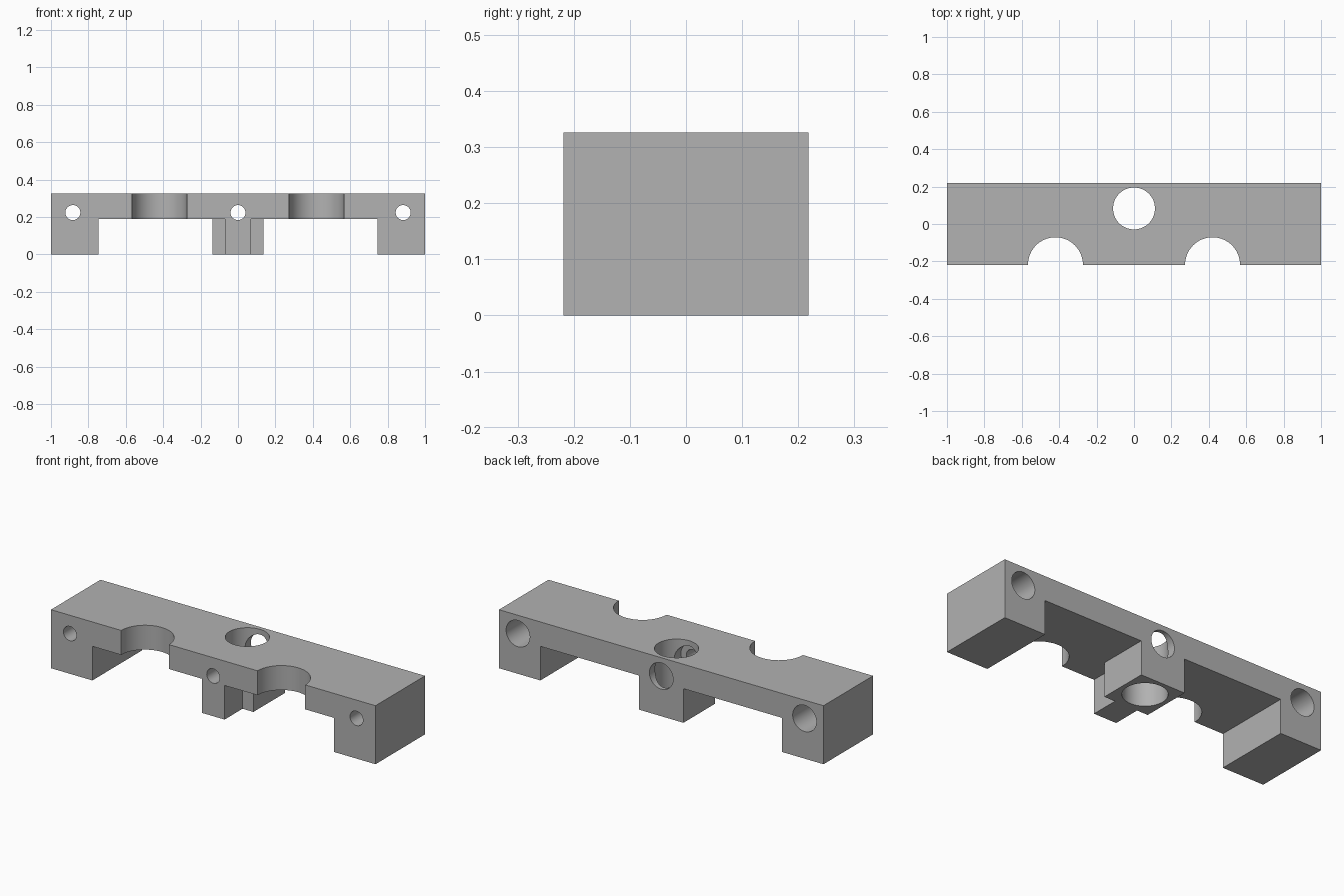
import bpy
import bmesh
from math import radians
from mathutils import Matrix, Vector

if "Cube" in bpy.data.objects:
    bpy.data.objects.remove(bpy.data.objects["Cube"], do_unlink=True)

HALF_Y, TOP, UNDER = 0.218, 0.326, 0.19
STEP_Y = -0.06     # front of the wide centre boss, floor of the counterbores
BOLT_Z = 0.224

grey = bpy.data.materials.new("light_grey")
grey.use_nodes = True
colour = (0.445, 0.445, 0.445, 1)
grey.diffuse_color = colour
grey.node_tree.nodes["Principled BSDF"].inputs["Base Color"].default_value = colour


def prism(name, outline, axis, start, end):
    """Extrude a closed (x, v) outline along y or z from start to end."""
    def place(x, v, d):
        return (x, d, v) if axis == "y" else (x, v, d)
    bm = bmesh.new()
    face = bm.faces.new([bm.verts.new(place(x, v, start)) for x, v in outline])
    ext = bmesh.ops.extrude_face_region(bm, geom=[face])
    verts = [g for g in ext["geom"] if isinstance(g, bmesh.types.BMVert)]
    bmesh.ops.translate(bm, verts=verts, vec=Vector(place(0, 0, end - start)))
    bmesh.ops.recalc_face_normals(bm, faces=bm.faces)
    mesh = bpy.data.meshes.new(name)
    bm.to_mesh(mesh)
    bm.free()
    mesh.materials.append(grey)
    obj = bpy.data.objects.new(name, mesh)
    bpy.context.collection.objects.link(obj)
    return obj


def cylinder(name, radius, start, end):
    """Closed cylinder between two points."""
    start, end = Vector(start), Vector(end)
    axis = end - start
    turn = axis.to_track_quat("Z", "Y").to_matrix().to_4x4()
    bm = bmesh.new()
    bmesh.ops.create_cone(bm, cap_ends=True, segments=64, radius1=radius,
                          radius2=radius, depth=axis.length,
                          matrix=Matrix.Translation((start + end) / 2) @ turn)
    mesh = bpy.data.meshes.new(name)
    bm.to_mesh(mesh)
    bm.free()
    mesh.materials.append(grey)
    obj = bpy.data.objects.new(name, mesh)
    bpy.context.collection.objects.link(obj)
    return obj


def combine(target, tool, operation):
    """Apply a boolean and discard the tool."""
    mod = target.modifiers.new(operation, "BOOLEAN")
    mod.operation, mod.object, mod.solver = operation, tool, "EXACT"
    bpy.ops.object.select_all(action="DESELECT")
    target.select_set(True)
    bpy.context.view_layer.objects.active = target
    bpy.ops.object.modifier_apply(modifier=mod.name)
    bpy.data.objects.remove(tool, do_unlink=True)


# Bridge: top bar with an end foot on each side and a wide centre boss
foot, boss, rib = 0.745, 0.137, 0.07
half = [(boss, UNDER), (foot, UNDER), (foot, 0), (1, 0), (1, TOP)]
front_half = half[1:]
outline = front_half + [(-x, z) for x, z in reversed(front_half)]
bracket = prism("mounting_bracket", outline, "y", -HALF_Y, HALF_Y)

# Centre boss with a narrower rib reaching the front, as one stepped plan
side = [(rib, -HALF_Y), (rib, STEP_Y), (boss, STEP_Y), (boss, HALF_Y)]
plan = side + [(-x, y) for x, y in reversed(side)]
combine(bracket, prism("centre_boss", plan, "z", 0, UNDER + 0.05), "UNION")

# Half-round notches in the front edge
for x in (-0.42, 0.42):
    combine(bracket, cylinder("notch", 0.147, (x, -HALF_Y, 0.1), (x, -HALF_Y, 0.5)),
            "DIFFERENCE")

# Vertical bore through the boss
combine(bracket, cylinder("bore", 0.112, (0, 0.083, -0.1), (0, 0.083, 0.5)),
        "DIFFERENCE")

# Bolt holes, counterbored from the back
for x in (-0.883, 0, 0.883):
    combine(bracket, cylinder("bolt_hole", 0.04, (x, -0.3, BOLT_Z), (x, 0.3, BOLT_Z)),
            "DIFFERENCE")
    combine(bracket, cylinder("counterbore", 0.073, (x, STEP_Y, BOLT_Z),
                              (x, 0.3, BOLT_Z)), "DIFFERENCE")

# Smooth the bores while keeping the edges crisp
bpy.ops.object.select_all(action="DESELECT")
bracket.select_set(True)
bpy.context.view_layer.objects.active = bracket
bpy.ops.object.shade_smooth_by_angle(angle=radians(30))
